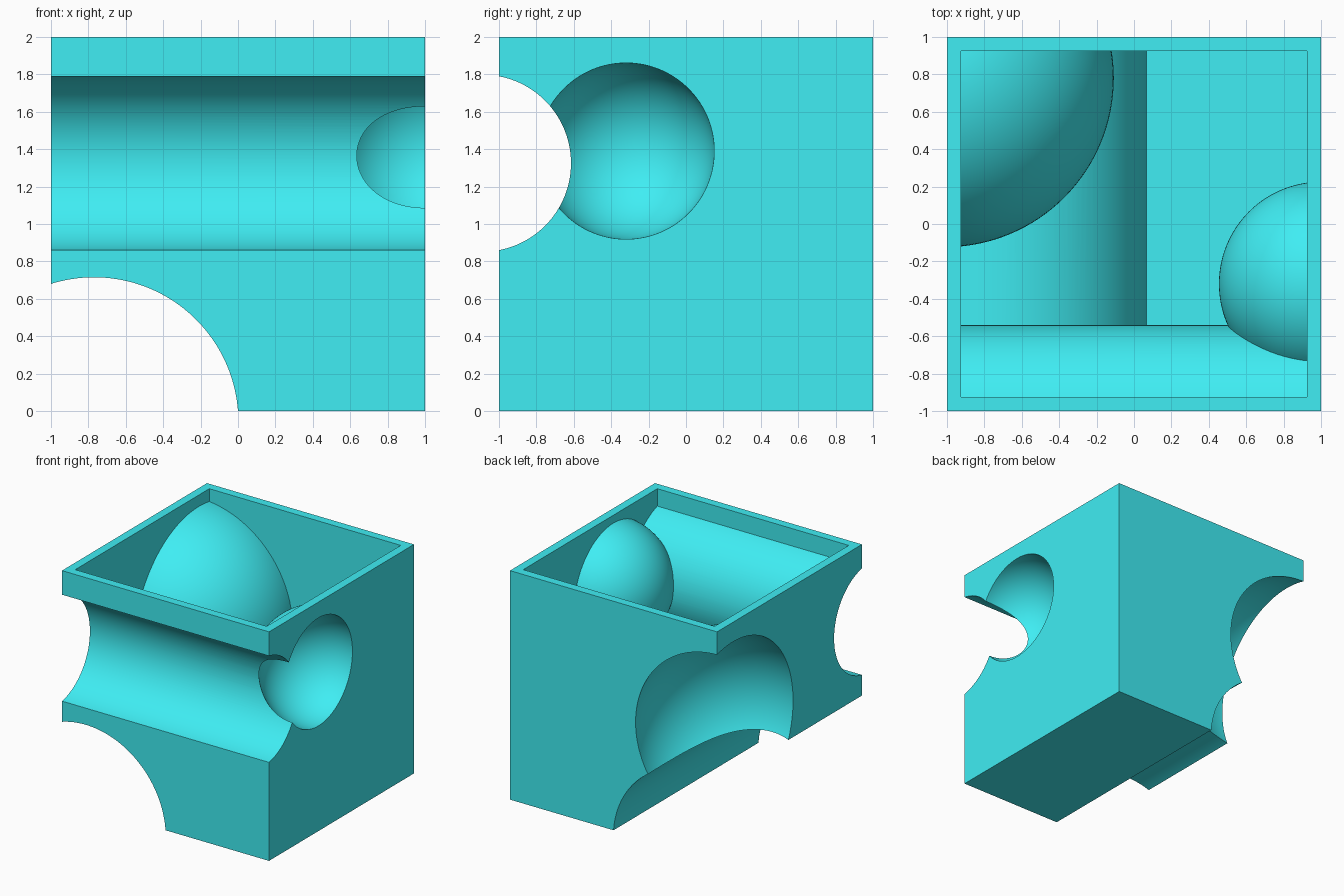
import bpy
from math import pi

if "Cube" in bpy.data.objects:
    bpy.data.objects.remove(bpy.data.objects["Cube"])

WALL = 0.075
teal = bpy.data.materials.new("teal")
teal.diffuse_color = (0.05, 0.85, 0.9, 1)
teal.use_nodes = True
teal.node_tree.nodes["Principled BSDF"].inputs["Base Color"].default_value = teal.diffuse_color


def box(name, x, y, z):
    bpy.ops.mesh.primitive_cube_add(size=1, location=[(a + b) / 2 for a, b in (x, y, z)])
    ob = bpy.context.object
    ob.scale = [b - a for a, b in (x, y, z)]
    bpy.ops.object.transform_apply(location=True, rotation=True, scale=True)
    ob.name = name
    return ob


def cylinder(center, radius, rotation):
    bpy.ops.mesh.primitive_cylinder_add(vertices=160, radius=radius, depth=3,
                                        location=center, rotation=rotation)
    return bpy.context.object


def sphere(center, radius):
    bpy.ops.mesh.primitive_uv_sphere_add(segments=128, ring_count=64,
                                         radius=radius, location=center)
    return bpy.context.object


def cutters(grow):
    """The four scooped shapes, enlarged by grow."""
    return [
        cylinder((-0.77, 0, -0.057), 0.772 + grow, (pi / 2, 0, 0)),    # lower left tunnel
        cylinder((0, -1.088, 1.325), 0.473 + grow, (0, pi / 2, 0)),    # front groove
        sphere((1.0, -0.32, 1.39), 0.471 + grow),                      # right dimple
        sphere((-1.012, 0.78, 1.0), 0.829 + grow),                     # back left corner scoop
    ]


def subtract(target, tools):
    for tool in tools:
        mod = target.modifiers.new("cut", 'BOOLEAN')
        mod.operation = 'DIFFERENCE'
        mod.solver = 'EXACT'
        mod.object = tool
        bpy.context.view_layer.objects.active = target
        bpy.ops.object.modifier_apply(modifier=mod.name)
        bpy.data.objects.remove(tool)


# Cavity: inner box with the same scoops, offset by the wall thickness
r = 1 - WALL
cavity = box("cavity", (-r, r), (-r, r), (WALL, 2.3))
subtract(cavity, cutters(WALL))

# Thin walled box with an open top
shell = box("scooped_box", (-1, 1), (-1, 1), (0, 2))
subtract(shell, cutters(0) + [cavity])
shell.data.materials.clear()
shell.data.materials.append(teal)

# Smooth curves, sharp edges
bpy.ops.object.select_all(action='DESELECT')
shell.select_set(True)
bpy.context.view_layer.objects.active = shell
bpy.ops.object.shade_smooth_by_angle(angle=pi / 9)
